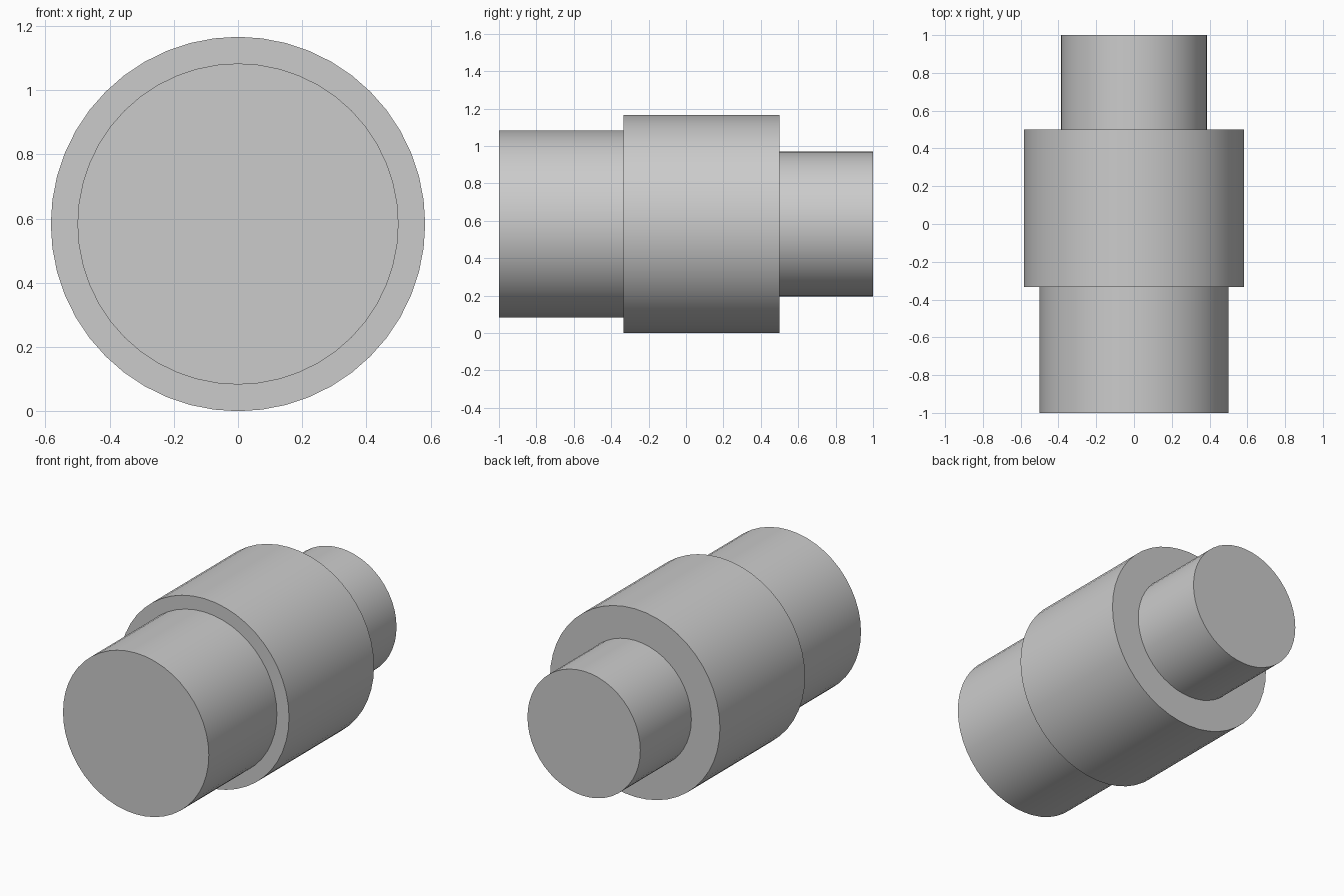
import bpy
import bmesh
import math

cube = bpy.data.objects.get("Cube")
if cube:
    bpy.data.objects.remove(cube, do_unlink=True)

SIDES = 48
AXIS_Z = 0.583

grey = bpy.data.materials.new("plain_grey")
grey.use_nodes = True
colour = (0.6, 0.6, 0.6, 1)
grey.diffuse_color = colour
grey.node_tree.nodes["Principled BSDF"].inputs["Base Color"].default_value = colour

# Outline of the stepped shaft from front to back: (radius, y)
profile = [
    (0.5, -1), (0.5, -0.333),        # front section
    (0.583, -0.333), (0.583, 0.5),   # wide middle section
    (0.387, 0.5), (0.387, 1),        # narrow rear section
]

# One ring of vertices per outline point
bm = bmesh.new()
rings = []
for radius, y in profile:
    angles = [math.tau * i / SIDES for i in range(SIDES)]
    rings.append([bm.verts.new((radius * math.cos(a), y, AXIS_Z + radius * math.sin(a)))
                  for a in angles])

# Walls and step faces between neighbouring rings
for near, far in zip(rings, rings[1:]):
    for i in range(SIDES):
        j = (i + 1) % SIDES
        bm.faces.new((near[i], near[j], far[j], far[i]))

# Flat end caps
bm.faces.new(rings[0])
bm.faces.new(rings[-1])
bmesh.ops.recalc_face_normals(bm, faces=bm.faces[:])

mesh = bpy.data.meshes.new("stepped_shaft")
bm.to_mesh(mesh)
bm.free()
mesh.materials.append(grey)

shaft = bpy.data.objects.new("stepped_shaft", mesh)
bpy.context.collection.objects.link(shaft)
bpy.ops.object.select_all(action="DESELECT")
shaft.select_set(True)
bpy.context.view_layer.objects.active = shaft
bpy.ops.object.shade_smooth_by_angle(angle=math.radians(30))
